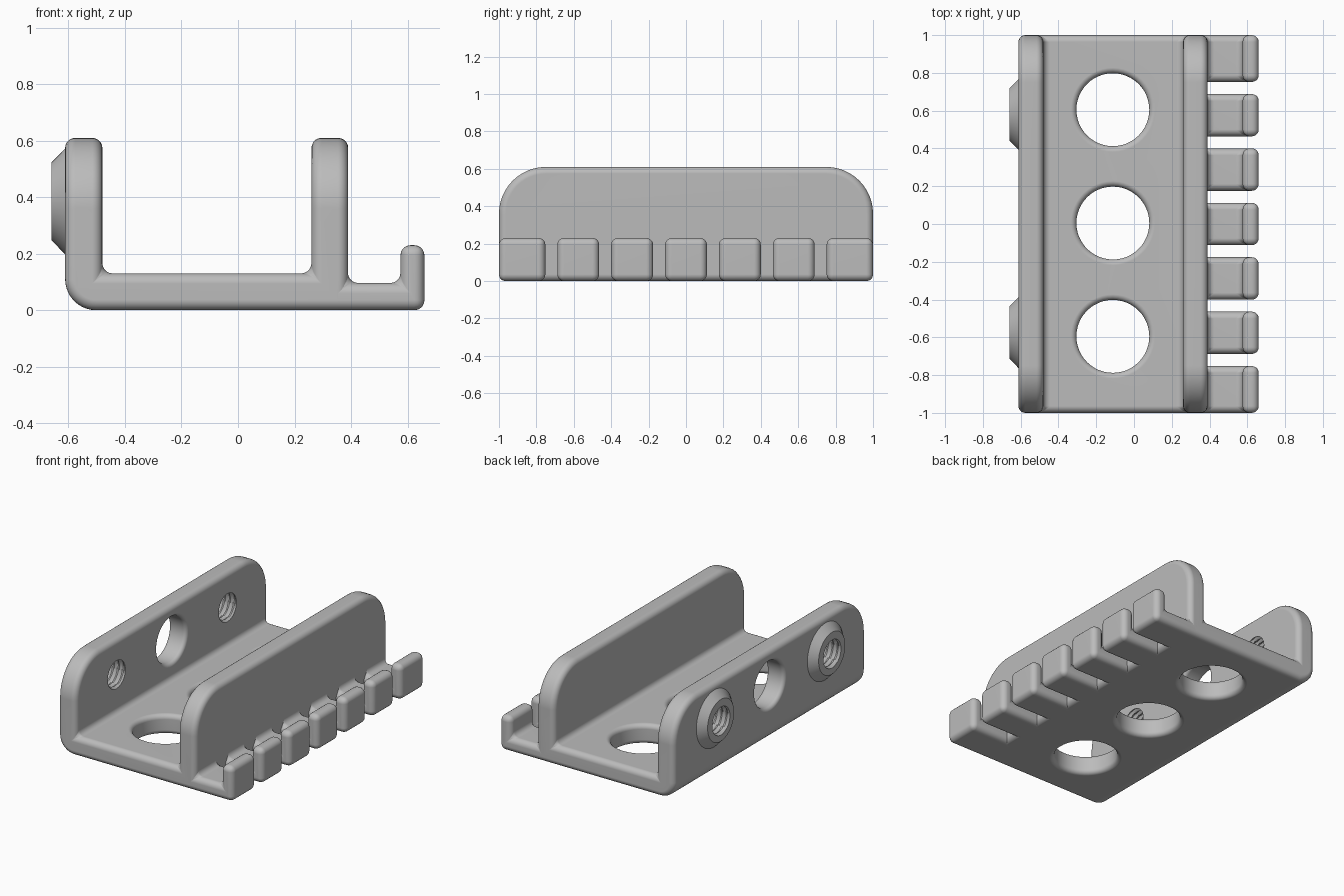
import bpy, bmesh, math
from mathutils import Vector

cube = bpy.data.objects.get("Cube")
if cube:
    bpy.data.objects.remove(cube, do_unlink=True)

grey = bpy.data.materials.new("plain_grey")
grey.use_nodes = True
grey.diffuse_color = (0.5, 0.5, 0.5, 1)
grey.node_tree.nodes["Principled BSDF"].inputs["Base Color"].default_value = (0.5, 0.5, 0.5, 1)


def finish_mesh(name, bm):
    bmesh.ops.recalc_face_normals(bm, faces=bm.faces)
    mesh = bpy.data.meshes.new(name)
    bm.to_mesh(mesh)
    bm.free()
    mesh.materials.append(grey)
    obj = bpy.data.objects.new(name, mesh)
    bpy.context.collection.objects.link(obj)
    return obj


def prism(name, points, low, high, axis):
    """Extrude an outline along axis: (x, z) along y, or (y, z) along x."""
    bm = bmesh.new()
    place = (lambda u, v: (u, low, v)) if axis == "Y" else (lambda u, v: (low, u, v))
    face = bm.faces.new([bm.verts.new(place(u, v)) for u, v in points])
    moved = bmesh.ops.extrude_face_region(bm, geom=[face])["geom"]
    step = Vector((0, high - low, 0) if axis == "Y" else (high - low, 0, 0))
    bmesh.ops.translate(bm, vec=step, verts=[g for g in moved if isinstance(g, bmesh.types.BMVert)])
    return finish_mesh(name, bm)


def lathe(name, stations, axis, centre, sides=48):
    """Turned solid; each station is (distance along axis, radius or radius function)."""
    bm = bmesh.new()
    rings = []
    for t, radius in stations:
        ring = []
        for i in range(sides):
            a = math.tau * i / sides
            r = radius(a) if callable(radius) else radius
            u, v = r * math.cos(a), r * math.sin(a)
            p = Vector((t, u, v) if axis == "X" else (u, v, t))
            ring.append(bm.verts.new(p + Vector(centre)))
        rings.append(ring)
    for a, b in zip(rings, rings[1:]):
        for i in range(sides):
            j = (i + 1) % sides
            bm.faces.new((a[i], a[j], b[j], b[i]))
    bm.faces.new(rings[0])
    bm.faces.new(rings[-1])
    return finish_mesh(name, bm)


def arc(cx, cz, r, start, end, steps=10):
    angles = [math.radians(start + (end - start) * i / steps) for i in range(steps + 1)]
    return [(cx + r * math.cos(a), cz + r * math.sin(a)) for a in angles]


def apply_modifier(obj, kind, **settings):
    mod = obj.modifiers.new(kind.lower(), kind)
    for key, value in settings.items():
        setattr(mod, key, value)
    bpy.ops.object.select_all(action="DESELECT")
    bpy.context.view_layer.objects.active = obj
    obj.select_set(True)
    bpy.ops.object.modifier_apply(modifier=mod.name)


def combine(obj, tool, operation):
    apply_modifier(obj, "BOOLEAN", object=tool, operation=operation, solver="EXACT")
    bpy.data.objects.remove(tool, do_unlink=True)


def round_edges(obj, width):
    apply_modifier(obj, "BEVEL", width=width, segments=5, limit_method="ANGLE",
                   angle_limit=math.radians(40), use_clamp_overlap=False)


def smooth(obj):
    bpy.ops.object.select_all(action="DESELECT")
    bpy.context.view_layer.objects.active = obj
    obj.select_set(True)
    bpy.ops.object.shade_smooth_by_angle(angle=math.radians(32))
    apply_modifier(obj, "WEIGHTED_NORMAL", keep_sharp=True)


def flared_hole(axis, centre, low, high, r, f):
    """Hole cutter with a rounded rim on both faces."""
    quarter = [math.pi / 2 * i / 5 for i in range(6)]
    rim = [(f * (1 - math.cos(a)), r + f * (1 - math.sin(a))) for a in quarter]
    stations = [(low - 0.05, r + f)] + [(low + t, q) for t, q in rim]
    stations += [(high - t, q) for t, q in reversed(rim)] + [(high + 0.05, r + f)]
    return lathe("hole_cutter", stations, axis, centre)


# Channel: floor and two upright walls, with rounded upper wall ends
outline = [(0.39, 0), (0.39, 0.61), (0.26, 0.61), (0.26, 0.13), (-0.48, 0.13),
           (-0.48, 0.61), (-0.612, 0.61)] + arc(-0.502, 0.11, 0.11, 180, 270)
channel = prism("channel_body", outline, -1.2, 1.2, "Y")
side = [(-1, -0.1), (1, -0.1)] + arc(0.75, 0.36, 0.25, 0, 90, 12) + arc(-0.75, 0.36, 0.25, 90, 180, 12)
combine(channel, prism("end_shape", side, -1, 1, "X"), "INTERSECT")
round_edges(channel, 0.036)

# Three large holes in the floor and one in the wall
for y in (-0.595, 0.005, 0.605):
    combine(channel, flared_hole("Z", (-0.112, y, 0), 0, 0.13, 0.193, 0.03), "DIFFERENCE")
WALL_Z = 0.385
combine(channel, flared_hole("X", (0, 0, WALL_Z), -0.612, -0.48, 0.15, 0.025), "DIFFERENCE")

# Conical bosses with threaded holes
PITCH = 0.036


def thread(t):
    return lambda a: 0.084 + 0.016 * abs(2 * ((t / PITCH - a / math.tau) % 1) - 1)


for y in (-0.575, 0.58):
    cone = [(-0.56, 0.187), (-0.612, 0.187), (-0.66, 0.138)]
    combine(channel, lathe("boss", cone, "X", (0, y, WALL_Z)), "UNION")
    depths = [-0.7 + PITCH / 6 * i for i in range(43)]
    screw = lathe("thread_cutter", [(t, thread(t)) for t in depths], "X", (0, y, WALL_Z), 36)
    combine(channel, screw, "DIFFERENCE")
smooth(channel)

# Row of hooked teeth along the left side, rooted inside the wall
hook = [(0.3, 0), (0.66, 0), (0.66, 0.23), (0.575, 0.23), (0.575, 0.096),
        (0.389, 0.096), (0.389, 0.2), (0.3, 0.2)]
for i in range(-3, 4):
    low, high = 0.288 * i - 0.112, 0.288 * i + 0.112
    if i == -3:
        low = -1
    if i == 3:
        high = 1
    tooth = prism(f"hook_tooth_{i + 4}", hook, low, high, "Y")
    round_edges(tooth, 0.036)
    smooth(tooth)
